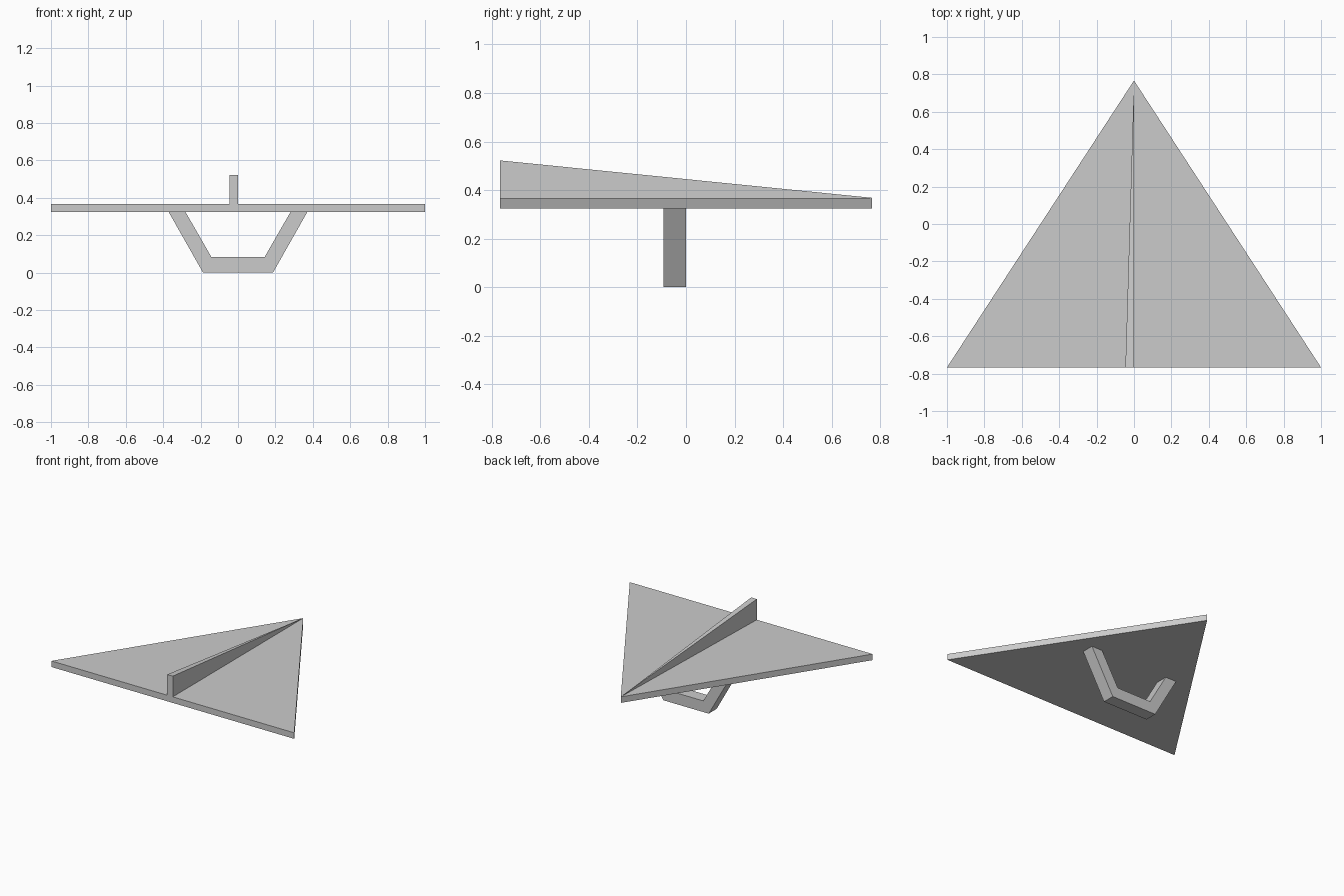
import bpy, bmesh
from mathutils import Vector

if "Cube" in bpy.data.objects:
    bpy.data.objects.remove(bpy.data.objects["Cube"])

grey = bpy.data.materials.new("plain grey")
grey.diffuse_color = (0.6, 0.6, 0.6, 1)
grey.use_nodes = True
grey.node_tree.nodes["Principled BSDF"].inputs["Base Color"].default_value = grey.diffuse_color

HALF_LEN, WING_LOW, WING_TOP = 0.767, 0.323, 0.368


def finish(bm, name):
    bmesh.ops.recalc_face_normals(bm, faces=bm.faces)
    mesh = bpy.data.meshes.new(name)
    bm.to_mesh(mesh)
    bm.free()
    mesh.materials.append(grey)
    obj = bpy.data.objects.new(name, mesh)
    bpy.context.collection.objects.link(obj)
    return obj


def prism(name, profile, offset):
    """Extrude a closed profile along an offset vector."""
    bm = bmesh.new()
    face = bm.faces.new([bm.verts.new(p) for p in profile])
    ext = bmesh.ops.extrude_face_region(bm, geom=[face], use_keep_orig=True)
    moved = [v for v in ext["geom"] if isinstance(v, bmesh.types.BMVert)]
    bmesh.ops.translate(bm, verts=moved, vec=Vector(offset))
    return finish(bm, name)


# Flat triangular wing
prism("wing",
      [(-1, -HALF_LEN, WING_LOW), (1, -HALF_LEN, WING_LOW), (0, HALF_LEN, WING_LOW)],
      (0, 0, WING_TOP - WING_LOW))

# Tail fin tapering from a rectangle at the rear to a point at the nose
bm = bmesh.new()
base = [bm.verts.new((x, -HALF_LEN, z)) for x, z in
        ((-0.046, WING_TOP), (0, WING_TOP), (0, 0.522), (-0.046, 0.522))]
nose = bm.verts.new((0, HALF_LEN, WING_TOP))
bm.faces.new(base)
for i in range(4):
    bm.faces.new((base[i], base[(i + 1) % 4], nose))
finish(bm, "fin")

# Bracket-shaped handle hanging under the wing
half = [(0.187, 0), (0.37, WING_LOW), (0.28, WING_LOW), (0.142, 0.083)]
outline = half + [(-x, z) for x, z in reversed(half)]
prism("handle", [(x, 0, z) for x, z in outline], (0, -0.092, 0))
